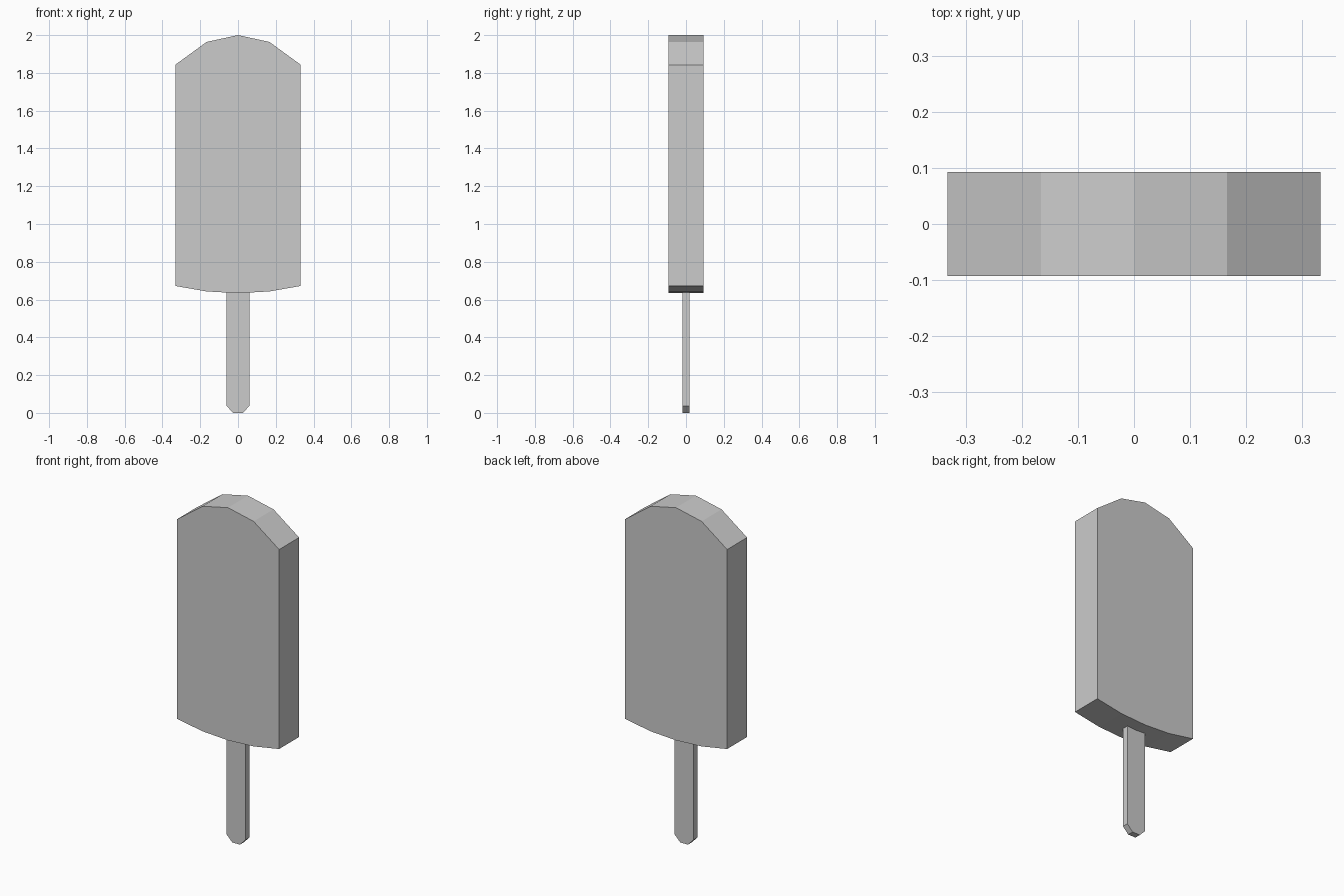
import bpy
import bmesh

if "Cube" in bpy.data.objects:
    bpy.data.objects.remove(bpy.data.objects["Cube"])


def extrude_profile(name, half, thickness):
    """Mirror a right-hand (x, z) outline, listed top to bottom, and extrude it along y."""
    left = [(-x, z) for x, z in reversed(half) if x > 0]
    bm = bmesh.new()
    verts = [bm.verts.new((x, -thickness / 2, z)) for x, z in half + left]
    face = bm.faces.new(verts)
    result = bmesh.ops.extrude_face_region(bm, geom=[face])
    moved = [v for v in result["geom"] if isinstance(v, bmesh.types.BMVert)]
    bmesh.ops.translate(bm, verts=moved, vec=(0, thickness, 0))
    bmesh.ops.recalc_face_normals(bm, faces=bm.faces)
    mesh = bpy.data.meshes.new(name)
    bm.to_mesh(mesh)
    bm.free()
    obj = bpy.data.objects.new(name, mesh)
    bpy.context.collection.objects.link(obj)
    return obj


# Frozen block with a faceted domed top and a shallow curved base
extrude_profile("ice_block", [(0, 2.0), (0.166, 1.964), (0.332, 1.843),
                              (0.332, 0.672), (0.166, 0.643), (0, 0.634)], 0.185)

# Flat stick with clipped lower corners, its top end tucked into the block
extrude_profile("stick", [(0.061, 0.66), (0.061, 0.037), (0.025, 0.0)], 0.036)
